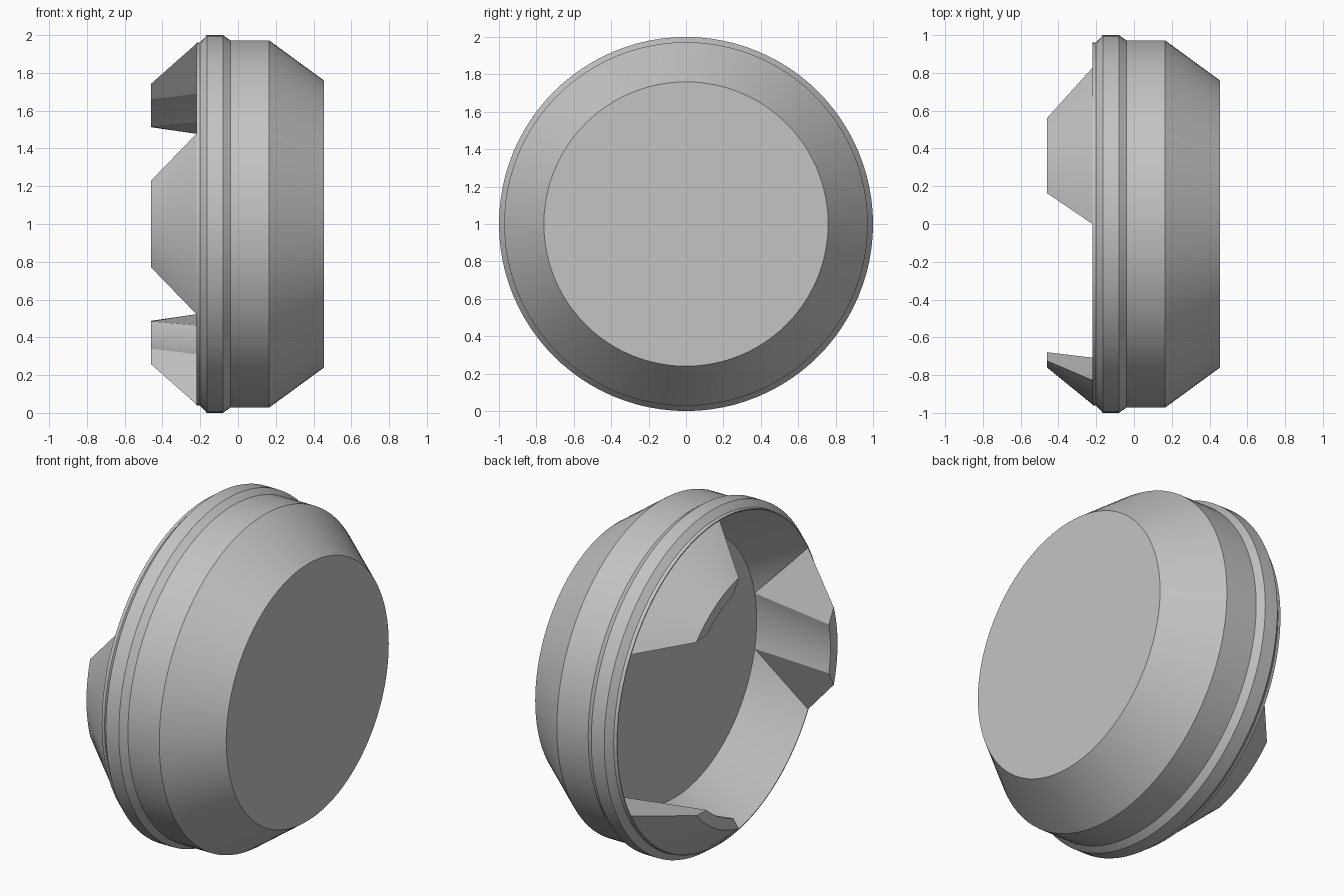
import bpy
import bmesh
from math import sin, cos, radians
from mathutils import Vector, Matrix

cube = bpy.data.objects.get("Cube")
if cube:
    bpy.data.objects.remove(cube, do_unlink=True)

SEGMENTS = 96
CLAW_STEPS = 16
CENTRE = Vector((0, 0, 1))

grey = bpy.data.materials.new("light_grey")
grey.use_nodes = True
colour = (0.55, 0.55, 0.55, 1)
grey.diffuse_color = colour
grey.node_tree.nodes["Principled BSDF"].inputs["Base Color"].default_value = colour


def finish(bm, name):
    """Turn a bmesh into a smooth, sharp-edged object."""
    bmesh.ops.remove_doubles(bm, verts=bm.verts, dist=0.0005)
    bmesh.ops.recalc_face_normals(bm, faces=bm.faces)
    mesh = bpy.data.meshes.new(name)
    bm.to_mesh(mesh)
    bm.free()
    mesh.materials.append(grey)
    obj = bpy.data.objects.new(name, mesh)
    bpy.context.collection.objects.link(obj)
    bpy.ops.object.select_all(action="DESELECT")
    obj.select_set(True)
    bpy.context.view_layer.objects.active = obj
    bpy.ops.object.shade_smooth_by_angle(angle=radians(25))
    return obj


def polar(x, radius, angle):
    """Point around the x axis; angle 0 faces the front."""
    return CENTRE + Vector((x, -radius * cos(angle), radius * sin(angle)))


# Hollow cap body: outer wall, raised bead, rim, tapered cavity and floor
profile = [
    (0.455, 0), (0.455, 0.76), (0.165, 0.972), (-0.04, 0.972),
    (-0.08, 1.0), (-0.165, 1.0), (-0.2, 0.962), (-0.22, 0.96),
    (-0.22, 0.955), (0.07, 0.76), (0.07, 0),
]
bm = bmesh.new()
verts = [bm.verts.new(polar(x, r, 0)) for x, r in profile]
edges = [bm.edges.new(pair) for pair in zip(verts, verts[1:])]
bmesh.ops.spin(bm, geom=verts + edges, cent=CENTRE, axis=(1, 0, 0),
               angle=radians(360), steps=SEGMENTS, use_duplicate=False)
finish(bm, "cap_body")

# Claws: x, radius and half angle of each arc, from rim over the tip to the floor
arcs = [(-0.22, 0.955, 30), (-0.46, 0.76, 17.6),
        (-0.46, 0.694, 12), (0.07, 0.76, 12.5)]


def add_claw(name, turn):
    bm = bmesh.new()
    rows = []
    for x, radius, half in arcs:
        steps = [radians(half) * (2 * i / CLAW_STEPS - 1) for i in range(CLAW_STEPS + 1)]
        rows.append([bm.verts.new(polar(x, radius, a + radians(turn))) for a in steps])
    for a, b in zip(rows, rows[1:]):
        for i in range(CLAW_STEPS):
            bm.faces.new((a[i], a[i + 1], b[i + 1], b[i]))
    # Flat sides
    for end in (0, -1):
        bm.faces.new([row[end] for row in rows])
    finish(bm, name)


for name, turn in (("front_claw", 0), ("upper_claw", 120), ("lower_claw", 240)):
    add_claw(name, turn)
